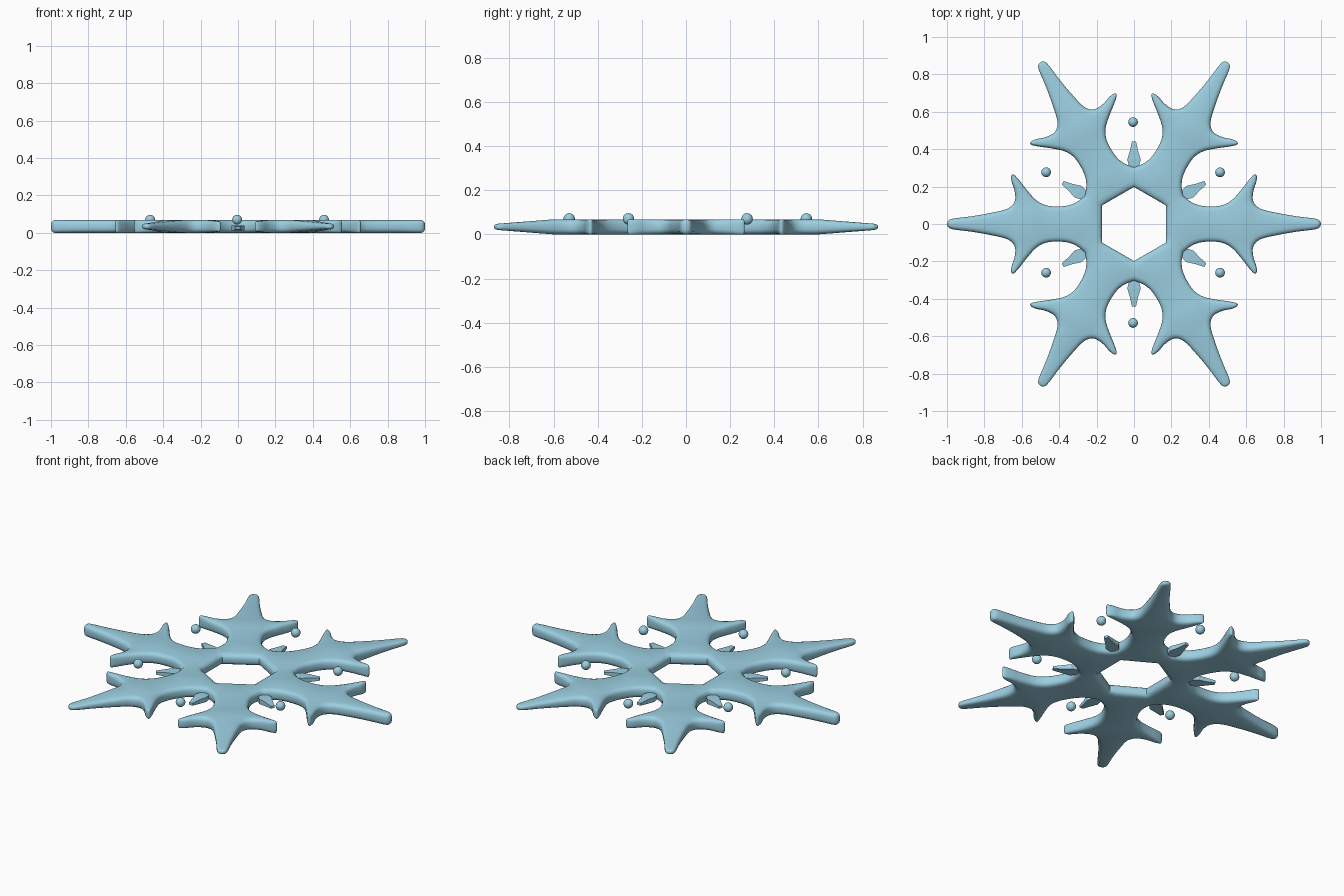
import bpy, bmesh, math
from mathutils import Vector, Matrix

if "Cube" in bpy.data.objects:
    bpy.data.objects.remove(bpy.data.objects["Cube"])

ice = bpy.data.materials.new("ice_blue")
ice.diffuse_color = (0.33, 0.62, 0.75, 1)
ice.use_nodes = True
ice.node_tree.nodes["Principled BSDF"].inputs["Base Color"].default_value = ice.diffuse_color


def finish(name, bm, smooth=None):
    bmesh.ops.recalc_face_normals(bm, faces=bm.faces)
    me = bpy.data.meshes.new(name)
    bm.to_mesh(me)
    bm.free()
    me.materials.append(ice)
    ob = bpy.data.objects.new(name, me)
    bpy.context.collection.objects.link(ob)
    if smooth:
        bpy.ops.object.select_all(action='DESELECT')
        ob.select_set(True)
        bpy.context.view_layer.objects.active = ob
        bpy.ops.object.shade_smooth_by_angle(angle=math.radians(smooth))
    return ob


def catmull(pts, n):
    p = [Vector(q) for q in pts]
    p = [2 * p[0] - p[1]] + p + [2 * p[-1] - p[-2]]
    out = []
    for i in range(1, len(p) - 2):
        a, b, c, d = p[i - 1:i + 3]
        for j in range(n):
            t = j / n
            out.append(0.5 * (2 * b + (c - a) * t + (2 * a - 5 * b + 4 * c - d) * t * t
                              + (3 * b - a - 3 * c + d) * t ** 3))
    return out + [p[-2]]


# Half outline of one arm: x, y, edge-rounding factor (small at thin tips)
half = [(0.262, 0.151, 1), (0.31, 0.115, 1), (0.37, 0.096, 1), (0.458, 0.097, 1),
        (0.52, 0.125, 1), (0.575, 0.185, 0.8), (0.61, 0.23, 0.5), (0.642, 0.264, 0.25),
        (0.656, 0.258, 0.25), (0.654, 0.225, 0.4), (0.638, 0.175, 0.7),
        (0.638, 0.12, 1), (0.676, 0.082, 1), (0.767, 0.059, 1), (0.87, 0.041, 0.9),
        (0.965, 0.029, 0.7), (0.992, 0.018, 0.65), (1.0, 0, 0.7)]
side = catmull(half, 4)
arm = [Vector((p.x, -p.y, p.z)) for p in side] + side[-2:0:-1]
outer = [Matrix.Rotation(k * math.pi / 3, 3, 'Z') @ p for k in range(6) for p in arm]

# Hexagonal hole with straight sides
hexa = []
for k in range(6):
    a, b = [Vector((0.198 * math.cos(math.radians(60 * j - 30)),
                    0.198 * math.sin(math.radians(60 * j - 30)), 1)) for j in (k, k + 1)]
    hexa += [a.lerp(b, t / 6) for t in range(6)]


def inset(loop, d, sign):
    out = []
    n = len(loop)
    for i, p in enumerate(loop):
        e = (p - loop[i - 1]).xy.normalized()
        f = (loop[(i + 1) % n] - p).xy.normalized()
        t = (e + f).normalized()
        nrm = Vector((-t.y, t.x)) * sign
        out.append(p.xy + nrm * d * p.z / max(0.75, t.dot(f)))
    return out


# Snowflake plate: rounded edge profile swept round both loops, then capped
profile = [(0.026, 0), (0.012, 0.004), (0.004, 0.011), (0, 0.022),
           (0, 0.046), (0.004, 0.057), (0.012, 0.064), (0.026, 0.068)]
bm = bmesh.new()
caps = [[], []]
for loop, sign, wide in ((outer, 1, 1), (hexa, -1, 1.3)):
    rings = [[bm.verts.new((q.x, q.y, z)) for q in inset(loop, d * wide, sign)] for d, z in profile]
    n = len(loop)
    for r, s in zip(rings, rings[1:]):
        for i in range(n):
            bm.faces.new((r[i], r[(i + 1) % n], s[(i + 1) % n], s[i]))
    for c, r in zip(caps, (rings[0], rings[-1])):
        c += [bm.edges.get((r[i], r[(i + 1) % n])) for i in range(n)]
for c in caps:
    bmesh.ops.triangle_fill(bm, edges=c, use_beauty=True, use_dissolve=False)
# Diagonal arms thin out towards their tips
for v in bm.verts:
    t = min(1, max(0, (abs(v.co.y) - 0.6) / 0.26))
    v.co.z = 0.034 + (v.co.z - 0.034) * (1 - 0.6 * t)
finish("snowflake_plate", bm, 50)

# Small faceted spikes in the notches
prof = [(0.25, 0.012, 0.012), (0.345, 0.036, 0.014), (0.39, 0.022, 0.012), (0.44, 0.011, 0.007)]
for k in range(6):
    bm = bmesh.new()
    secs = [[bm.verts.new((x, sy * w, 0.026 + sz * h)) for sy, sz in
             ((-1, -1), (1, -1), (1, 1), (-1, 1))] for x, w, h in prof]
    for r, s in zip(secs, secs[1:]):
        for i in range(4):
            bm.faces.new((r[i], r[(i + 1) % 4], s[(i + 1) % 4], s[i]))
    bm.faces.new(secs[0])
    bm.faces.new(secs[-1])
    bmesh.ops.rotate(bm, verts=bm.verts, matrix=Matrix.Rotation(math.radians(60 * k + 30), 3, 'Z'))
    finish(f"notch_spike_{k + 1}", bm)

# Floating beads between the arms
for k in range(6):
    a = math.radians(60 * k + 30)
    bm = bmesh.new()
    bmesh.ops.create_uvsphere(bm, u_segments=20, v_segments=12, radius=0.026,
                              matrix=Matrix.Translation((0.537 * math.cos(a) - 0.005,
                                                         0.537 * math.sin(a) + 0.008, 0.07)))
    finish(f"bead_{k + 1}", bm, 60)
